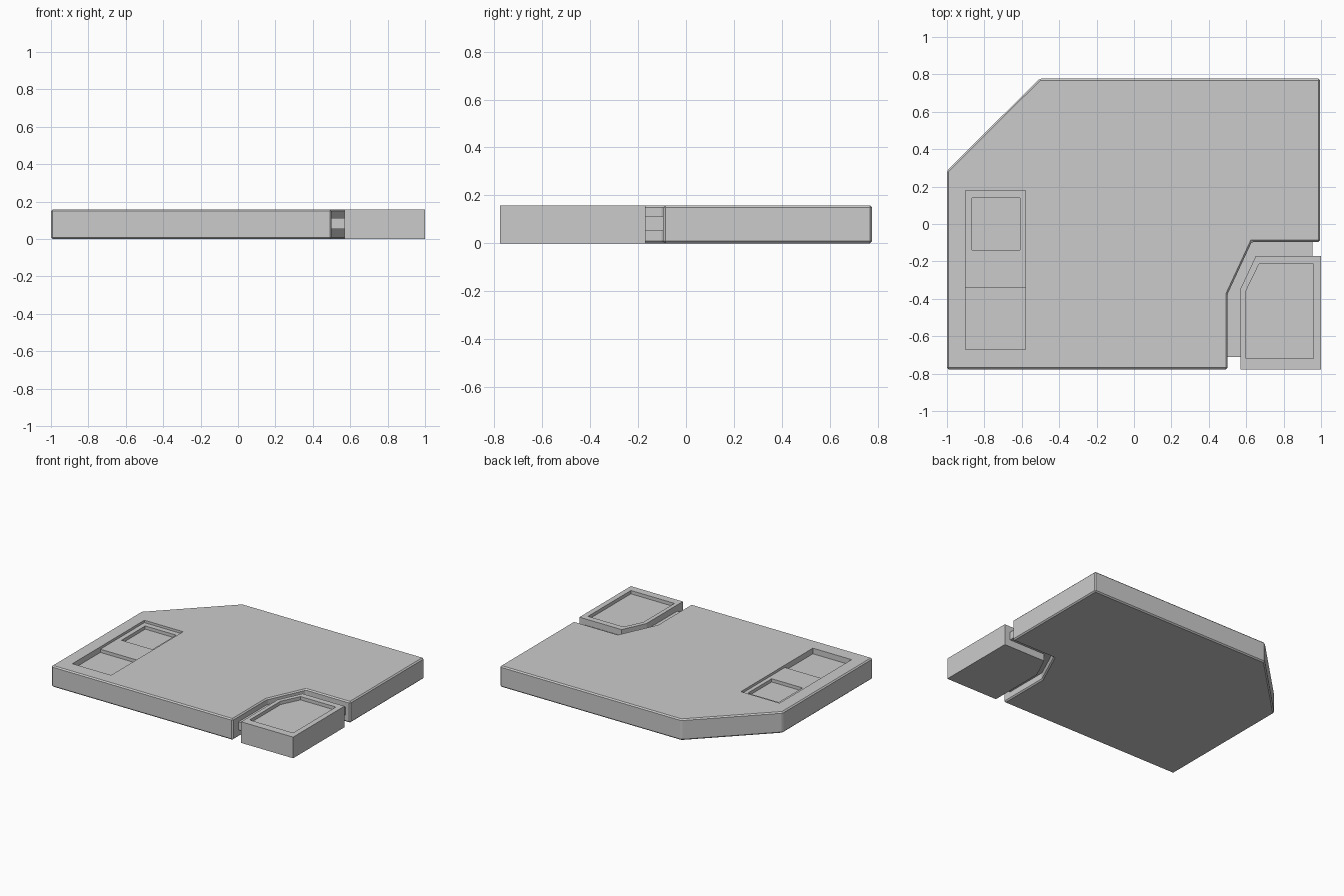
import bpy, bmesh

if "Cube" in bpy.data.objects:
    bpy.data.objects.remove(bpy.data.objects["Cube"])


def prism(name, pts, z0, z1):
    """Extrude a flat outline between two heights."""
    bm = bmesh.new()
    low = [bm.verts.new((x, y, z0)) for x, y in pts]
    high = [bm.verts.new((x, y, z1)) for x, y in pts]
    n = len(pts)
    bm.faces.new(low[::-1])
    bm.faces.new(high)
    for i in range(n):
        j = (i + 1) % n
        bm.faces.new((low[i], low[j], high[j], high[i]))
    bmesh.ops.recalc_face_normals(bm, faces=bm.faces)
    mesh = bpy.data.meshes.new(name)
    bm.to_mesh(mesh)
    bm.free()
    obj = bpy.data.objects.new(name, mesh)
    bpy.context.collection.objects.link(obj)
    return obj


def rect(x0, y0, x1, y1):
    return [(x0, y0), (x1, y0), (x1, y1), (x0, y1)]


def pocket(target, outline, depth):
    """Sink a recess into the top face of the target."""
    cutter = prism("recess_cutter", outline, TOP - depth, TOP + 0.1)
    cutter.hide_render = True
    mod = target.modifiers.new("recess", 'BOOLEAN')
    mod.operation = 'DIFFERENCE'
    mod.solver = 'EXACT'
    mod.object = cutter
    bpy.context.view_layer.update()
    deps = bpy.context.evaluated_depsgraph_get()
    mesh = bpy.data.meshes.new_from_object(target.evaluated_get(deps))
    target.modifiers.clear()
    target.data = mesh
    bpy.data.objects.remove(cutter)


TOP = 0.158

# Main plate with a cut rear corner, a notch and thin chamfered edges
plate = prism("main_plate", [(-1, -0.777), (0.5, -0.777), (0.5, -0.375),
                             (0.63, -0.095), (0.995, -0.095), (0.995, 0.777),
                             (-0.505, 0.777), (-1, 0.285)], 0, TOP)
bevel = plate.modifiers.new("chamfer", 'BEVEL')
bevel.width = 0.009
bevel.segments = 1
bevel.limit_method = 'ANGLE'
bevel.angle_limit = 0.3

# Side recess: shallow rear tray with a deeper square, and a deeper front bay
pocket(plate, rect(-0.9, -0.67, -0.58, 0.18), 0.018)
pocket(plate, rect(-0.9, -0.67, -0.58, -0.34), 0.042)
pocket(plate, rect(-0.865, -0.14, -0.61, 0.14), 0.042)

# Separate corner block with a recessed top
block = prism("corner_block", [(0.57, -0.777), (1, -0.777), (1, -0.17),
                               (0.652, -0.17), (0.57, -0.345)], 0, TOP)
pocket(block, [(0.6, -0.72), (0.96, -0.72), (0.96, -0.215),
               (0.668, -0.215), (0.6, -0.355)], 0.025)

# Thin web joining the block to the plate
prism("joining_web", [(0.48, -0.71), (0.59, -0.71), (0.59, -0.34),
                      (0.66, -0.19), (0.955, -0.19), (0.955, -0.08),
                      (0.615, -0.08), (0.48, -0.37)], 0.053, 0.112)
